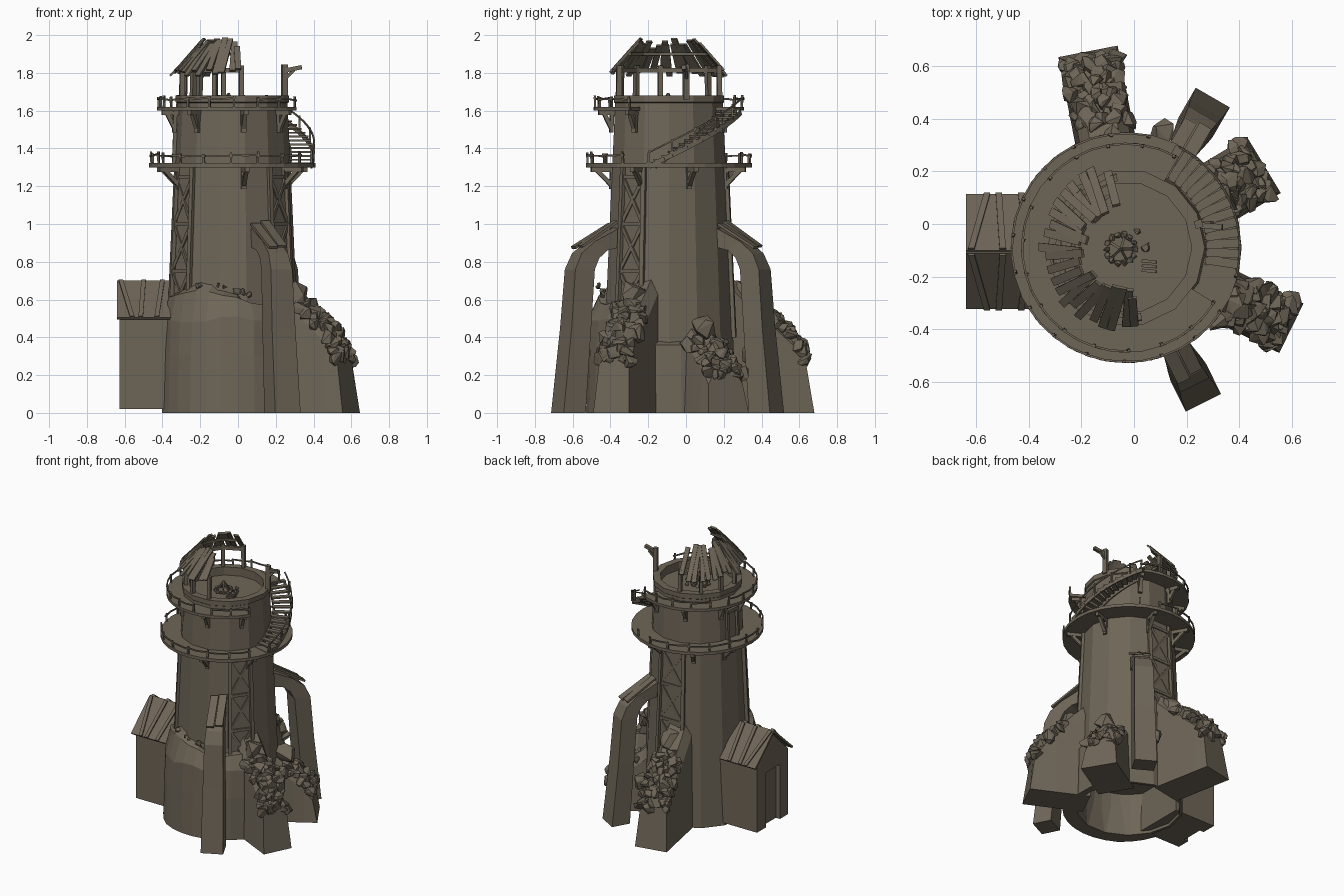
import bpy, bmesh, math, random
from mathutils import Vector

if "Cube" in bpy.data.objects:
    bpy.data.objects.remove(bpy.data.objects["Cube"])

random.seed(7)
U = random.uniform
CX, CY = -0.03, -0.09
mat = bpy.data.materials.new("weathered_brown")
mat.diffuse_color = (0.155, 0.13, 0.095, 1)
mat.use_nodes = True
mat.node_tree.nodes["Principled BSDF"].inputs["Base Color"].default_value = mat.diffuse_color


def pol(a, r, z, t=0.0):
    """Point around the tower axis: angle in degrees, radius, height, sideways offset."""
    a = math.radians(a)
    return Vector((CX + r * math.cos(a) - t * math.sin(a), CY + r * math.sin(a) + t * math.cos(a), z))


def tangent(a):
    a = math.radians(a)
    return Vector((-math.sin(a), math.cos(a), 0))


def finish(bm, name):
    bmesh.ops.recalc_face_normals(bm, faces=bm.faces)
    me = bpy.data.meshes.new(name)
    bm.to_mesh(me)
    bm.free()
    me.materials.append(mat)
    bpy.context.collection.objects.link(bpy.data.objects.new(name, me))


def skin(bm, rings, wrap=False, caps=True):
    """Join equal closed loops of points into a solid."""
    vs = [[bm.verts.new(p) for p in ring] for ring in rings]
    n, m = len(vs), len(vs[0])
    for i in range(n if wrap else n - 1):
        A, B = vs[i], vs[(i + 1) % n]
        for j in range(m):
            k = (j + 1) % m
            bm.faces.new((A[j], A[k], B[k], B[j]))
    if caps and not wrap:
        bm.faces.new(vs[0])
        bm.faces.new(vs[-1])


def beam(bm, p, q, w, h, side=None):
    p, q = Vector(p), Vector(q)
    d = (q - p).normalized()
    s = side if side else d.cross(Vector((0, 0, 1)))
    if s.length < 0.01:
        s = Vector((1, 0, 0))
    s = s.normalized() * w / 2
    n = s.cross(d).normalized() * h / 2
    skin(bm, [[c + s + n, c - s + n, c - s - n, c + s - n] for c in (p, q)])


def lathe(bm, profile, a0, a1, n):
    full = abs(a1 - a0) >= 360
    skin(bm, [[pol(a0 + (a1 - a0) * i / n, r, z) for r, z in profile]
              for i in range(n if full else n + 1)], wrap=full)


def rock(bm, c, s):
    pts = [bm.verts.new(c + Vector((U(-1, 1), U(-1, 1), U(-1, 1))).normalized() * s * U(.85, 1.15))
           for _ in range(14)]
    res = bmesh.ops.convex_hull(bm, input=pts)
    bmesh.ops.delete(bm, geom=[v for v in res["geom_interior"] if isinstance(v, bmesh.types.BMVert)],
                     context='VERTS')


# Tower shell, with a sunken floor on top and a shallow hollow underneath
bm = bmesh.new()
lathe(bm, [(.365, 0), (.34, .6), (.313, 1.2), (.292, 1.64), (.3, 1.645), (.3, 1.68), (.25, 1.68),
           (.25, 1.62), (.001, 1.62), (.001, .3), (.335, .3), (.345, 0)], 0, 360, 14)
finish(bm, "tower")

# Slumped outer wall around the front, and the low one on the right
bm = bmesh.new()
rings = []
for i in range(12):
    a = 205 + i * 11.5
    top = .65 + .07 * math.sin(i * .55) + U(-.025, .025)
    g = .03 * max(0, 1 - i / 3)
    rings.append([pol(a, r - g * (r > .39), z) for r, z in
                  ((.345, 0), (.44, 0), (.433, .3), (.425 + U(-.01, .01), .49 + U(-.01, .02)),
                   (.375, (top + .52) / 2 + .03), (.3, top))])
skin(bm, rings)
lathe(bm, [(.345, 0), (.39, 0), (.378, .36), (.33, .385)], -25, 27, 3)
for _ in range(6):
    rock(bm, pol(U(230, 310), U(.35, .38), U(.6, .68)), U(.012, .022))
finish(bm, "outer_wall")

# Round walkways
bm = bmesh.new()
lathe(bm, [(.28, 1.3), (.44, 1.3), (.44, 1.322), (.28, 1.322)], 0, 360, 28)
lathe(bm, [(.28, 1.6), (.4, 1.6), (.4, 1.62), (.28, 1.62)], 60, 328, 22)
finish(bm, "walkways")

# Walkway brackets
bm = bmesh.new()
for z, r, angles in ((1.3, .42, (-79, -28, 20, 75, 120, 160, 203)), (1.6, .38, (-79, -36, 64, 110, 155, 190, 233))):
    for a in angles:
        beam(bm, pol(a, .29, z - .012), pol(a, r, z - .012), .024, .024)
        beam(bm, pol(a, .31, z - .095), pol(a, r - .03, z - .015), .022, .022)
        beam(bm, pol(a, .312, z - .115), pol(a, .307, z), .026, .02, tangent(a))
finish(bm, "walkway_brackets")

# Broken railings
bm = bmesh.new()
for z, r, a0, a1, gap in ((1.32, .43, 60, 345, 0), (1.62, .39, 62, 328, 1)):
    n = int((a1 - a0) / 19)
    for i in range(n + 1):
        a = a0 + (a1 - a0) * i / n
        b = a0 + (a1 - a0) * (i + 1) / n
        beam(bm, pol(a, r, z - .02), pol(a + U(-1, 1), r + .003, z + U(.05, .065)), .011, .011, tangent(a))
        if i < n and (i * 5 + gap) % 7:
            mid = pol((a + b) / 2, r + .006, z + .042)
            beam(bm, pol(a - 1, r + .006, z + .045 + U(-.012, .008)), mid, .008, .009)
            beam(bm, mid, pol(b + 1, r + .006, z + .045 + U(-.012, .008)), .008, .009)
finish(bm, "railings")

# Curved stair between the walkways
bm = bmesh.new()
N = 14
step = lambda i: (-14 + 76 * i / N, 1.32 + .285 * i / N)
for i in range(N + 1):
    a, z = step(i)
    beam(bm, pol(a, .305, z), pol(a, .435, z), .034, .01, tangent(a))
    if i < N:
        b, z2 = step(i + 1)
        for r in (.31, .43):
            beam(bm, pol(a, r, z - .015), pol(b, r, z2 - .015), .01, .025)
        beam(bm, pol(a, .433, z + .06), pol(b, .433, z2 + .06), .008, .008)
    if i % 3 == 0:
        beam(bm, pol(a, .433, z - .01), pol(a, .433, z + .07), .01, .01)
finish(bm, "curved_stair")

# Cross-braced timber frames on the wall
bm = bmesh.new()
wall = lambda z: .372 - .047 * z
for a0, a1 in ((200, 228), (-51, -25), (76, 108)):
    for a in (a0, a1):
        beam(bm, pol(a, wall(.4), .4), pol(a, wall(1.3), 1.3), .024, .026, tangent(a))
    for i in range(3):
        z, z2 = .5 + i * .25, .75 + i * .25
        for p, q in ((a0, a1), (a1, a0)):
            beam(bm, pol(p, wall(z), z), pol(q, wall(z2), z2), .012, .02)
        beam(bm, pol(a0, wall(z2), z2), pol(a1, wall(z2), z2), .018, .02)
finish(bm, "wall_frames")

# Door frame onto the lower walkway
bm = bmesh.new()
for a in (166, 184):
    beam(bm, pol(a, .31, 1.32), pol(a, .303, 1.52), .02, .02, tangent(a))
beam(bm, pol(165, .303, 1.52), pol(185, .303, 1.52), .025, .025)
finish(bm, "door_frame")

# Arched buttresses with cap boards
outer = [(.66, 0), (.61, .45), (.585, .76), (.545, .845), (.46, .91), (.3, .985)]
inner = [(.53, 0), (.495, .45), (.47, .76), (.44, .82), (.39, .86), (.3, .88)]
bm = bmesh.new()
for a in (-63.5, 60):
    rings = []
    for i, (o, n) in enumerate(zip(outer, inner)):
        w = .075 - .006 * i
        rings.append([pol(a, o[0], o[1], -w), pol(a, o[0], o[1], w), pol(a, n[0], n[1], w), pol(a, n[0], n[1], -w)])
    skin(bm, rings)
    for t, e in ((-.03, 0), (.028, .012)):
        beam(bm, pol(a, .55 - e, .875 + e / 2, t), pol(a, .33, 1.0 + e, t), .052, .014, tangent(a))
finish(bm, "buttresses")

# Ruined wall wings with rubble: angle, length scale, height scale, half width, rock count
bm = bmesh.new()
crest = [(.28, .76), (.40, .63), (.5, .54), (.58, .46), (.645, .35)]
for a, ls, hs, w, count in ((101, 1.12, 1, .115, 44), (-26, 1.03, 1, .105, 40), (31, .9, .72, .125, 26)):
    rings = []
    for r, z in crest:
        rr, b, z = r * ls, (r + .035 * (r > .6)) * ls, z * hs
        rings.append([pol(a, b, 0, -w), pol(a, rr, z - .1, -w * .85), pol(a, rr, z - .03, -w * .5),
                      pol(a, rr, z - .03 + U(-.01, .02), w * .5), pol(a, rr, z - .1, w * .85), pol(a, b, 0, w)])
    skin(bm, rings)
    for i in range(count):
        f = 1.2 + 2.75 * (i + U(0, 1)) / count
        k = int(f)
        r = crest[k][0] + (crest[k + 1][0] - crest[k][0]) * (f - k)
        z = crest[k][1] + (crest[k + 1][1] - crest[k][1]) * (f - k)
        t = w * (((i * .618) % 1) * 1.7 - .85)
        rock(bm, pol(a, r * ls, z * hs - .02 - abs(t) * .5, t), U(.03, .055))
    for i in range(7):
        rock(bm, pol(a, .635 * ls, U(.26, .36) * hs, w * (i / 3.5 - .86)), U(.035, .05))
    rock(bm, pol(a, .37, .62 * hs, -.02), .09)
rock(bm, pol(72, .46, .3), .06)
finish(bm, "rubble_wings")

# Shed: body, doorway and gable
bm = bmesh.new()
RY = -.105
gable = [(-.285, .02), (-.285, .5), (RY, .675), (.075, .5), (.075, .02)]
skin(bm, [[Vector((x, y, z)) for y, z in gable] for x in (-.595, -.3)])
for part in ([(-.285, .02), (-.285, .5), (-.19, .59), (-.19, .02)],
             [(.075, .02), (.075, .5), (-.03, .6), (-.03, .02)],
             [(-.19, .42), (-.19, .59), (RY, .675), (-.03, .6), (-.03, .42)]):
    skin(bm, [[Vector((x, y, z)) for y, z in part] for x in (-.628, -.59)])
finish(bm, "shed")

# Shed roof with loose boards
bm = bmesh.new()
X = Vector((1, 0, 0))
for s in (-1, 1):
    beam(bm, (-.495, RY, .695), (-.495, RY + s * .215, .5), .29, .014, X)
    for x, dx in ((-.62, .06), (-.5, -.015), (-.4, -.03)):
        beam(bm, (x, RY + s * .01, .702), (x + dx, RY + s * .22, .508), .024, .012, X)
finish(bm, "shed_roof")

# Roof posts and ring beam
bm = bmesh.new()
posts = [100, 130, 160, 190, 220, 250, 280]
for i, a in enumerate(posts):
    beam(bm, pol(a, .272, 1.66), pol(a, .268, 1.84), .024, .026, tangent(a))
    if i:
        beam(bm, pol(posts[i - 1], .268, 1.815), pol(a, .268, 1.815), .02, .024)
beam(bm, pol(18, .29, 1.66), pol(18, .29, 1.845), .03, .03, tangent(18))
beam(bm, pol(18, .28, 1.81), pol(12, .375, 1.83), .022, .022)
beam(bm, pol(18, .29, 1.765), pol(16, .34, 1.815), .016, .016)
finish(bm, "roof_posts")

# Remaining cone of roof boards
bm = bmesh.new()
for i in range(22):
    a = 105 + i * 8.2 + U(-2, 2)
    r0, r1 = U(.29, .335), U(.15, .195)
    zf = lambda r: 1.968 - (r - .16) * 1.1 + U(-.006, .006)
    beam(bm, pol(a, r0, zf(r0)), pol(a + U(-2, 9), r1, zf(r1)), .032, .012, tangent(a))
for i in range(6):
    a = 105 + i * 29
    beam(bm, pol(a, .21, 1.9), pol(a + 29, .21, 1.9), .014, .016)
finish(bm, "roof_boards")

# Fire pit and small clutter on the top floor
bm = bmesh.new()
PX, PY = -.05, -.095
for i in range(14):
    t = math.tau * i / 14
    rock(bm, Vector((PX + .055 * math.cos(t), PY + .055 * math.sin(t), 1.627)), .014)
for i in range(5):
    t = i * 1.3
    beam(bm, (PX + .045 * math.cos(t), PY + .045 * math.sin(t), 1.625), (PX, PY, 1.69), .01, .01)
for i in range(3):
    beam(bm, (.03, -.14 - i * .018, 1.63), (.085, -.145 - i * .018, 1.635), .012, .012)
rock(bm, Vector((.045, -.09, 1.635)), .02)
rock(bm, Vector((.01, -.03, 1.63)), .015)
finish(bm, "fire_pit")
